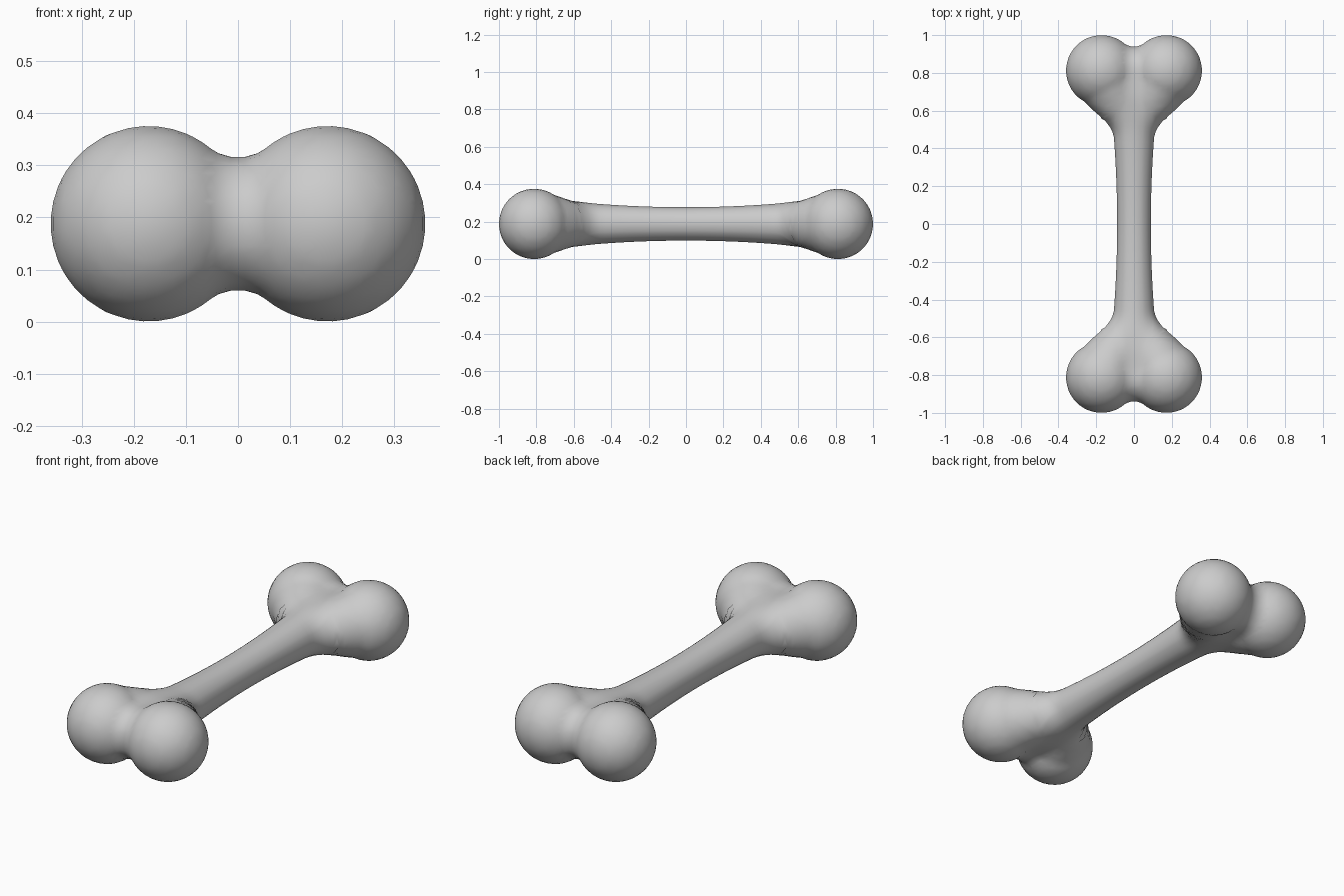
import bpy, bmesh
from mathutils import Vector, Matrix

if "Cube" in bpy.data.objects:
    bpy.data.objects.remove(bpy.data.objects["Cube"])

KNOB = Vector((0.172, 0.812, 0))   # one knob centre, mirrored to four
R = 0.188                          # knob radius, also height of the axis
NECK = Vector((0, 0.5, 0))         # where each knob blends into the shaft


def smooth_min(a, b, k=0.03):
    h = max(k - abs(a - b), 0) / k
    return min(a, b) - h * h * k / 4


def knob(p):
    # rounded cone from knob to neck
    axis = NECK - KNOB
    t = min(max((p - KNOB).dot(axis) / axis.length_squared, 0), 1)
    cone = (p - KNOB - axis * t).length - (R + (0.085 - R) * t)
    return min(cone, (p - KNOB).length - R)


def shaft(p):
    # flaring round shaft with rounded end
    y = min(p.y, 0.812)
    radius = min(0.09 + 0.035 * (y / 0.65) ** 2, 0.127)
    return Vector((p.x, p.y - y, p.z)).length - radius


def bone_field(p):
    q = Vector((abs(p.x), abs(p.y), p.z))
    other = Vector((-q.x, q.y, q.z))
    return smooth_min(smooth_min(knob(q), shaft(q)), knob(other))


# Rough bone: four knobs, two webs and a shaft
bm = bmesh.new()
for sy in (-1, 1):
    for x, r in ((-KNOB.x, R), (0, 0.127), (KNOB.x, R)):
        bmesh.ops.create_icosphere(bm, subdivisions=4, radius=r,
                                   matrix=Matrix.Translation((x, sy * KNOB.y, 0)))
bmesh.ops.create_cone(bm, cap_ends=True, segments=32, radius1=0.1, radius2=0.1,
                      depth=1.6, matrix=Matrix.Rotation(1.5707963, 4, 'X'))
mesh = bpy.data.meshes.new("bone")
bm.to_mesh(mesh)
bm.free()
bone = bpy.data.objects.new("bone", mesh)
bpy.context.collection.objects.link(bone)
bpy.context.view_layer.objects.active = bone
bone.select_set(True)

# Fuse into one skin
remesh = bone.modifiers.new("fuse", 'REMESH')
remesh.mode = 'VOXEL'
remesh.voxel_size = 0.028
bpy.ops.object.modifier_apply(modifier="fuse")

# Pull the skin onto the blended bone surface
e = 0.002
steps = [Vector((e, 0, 0)), Vector((0, e, 0)), Vector((0, 0, e))]
for v in bone.data.vertices:
    p = v.co.copy()
    for _ in range(5):
        g = Vector([(bone_field(p + s) - bone_field(p - s)) / (2 * e) for s in steps])
        p -= g * (bone_field(p) / max(g.length_squared, 0.2))
    v.co = p + Vector((0, 0, R))

for poly in bone.data.polygons:
    poly.use_smooth = True
